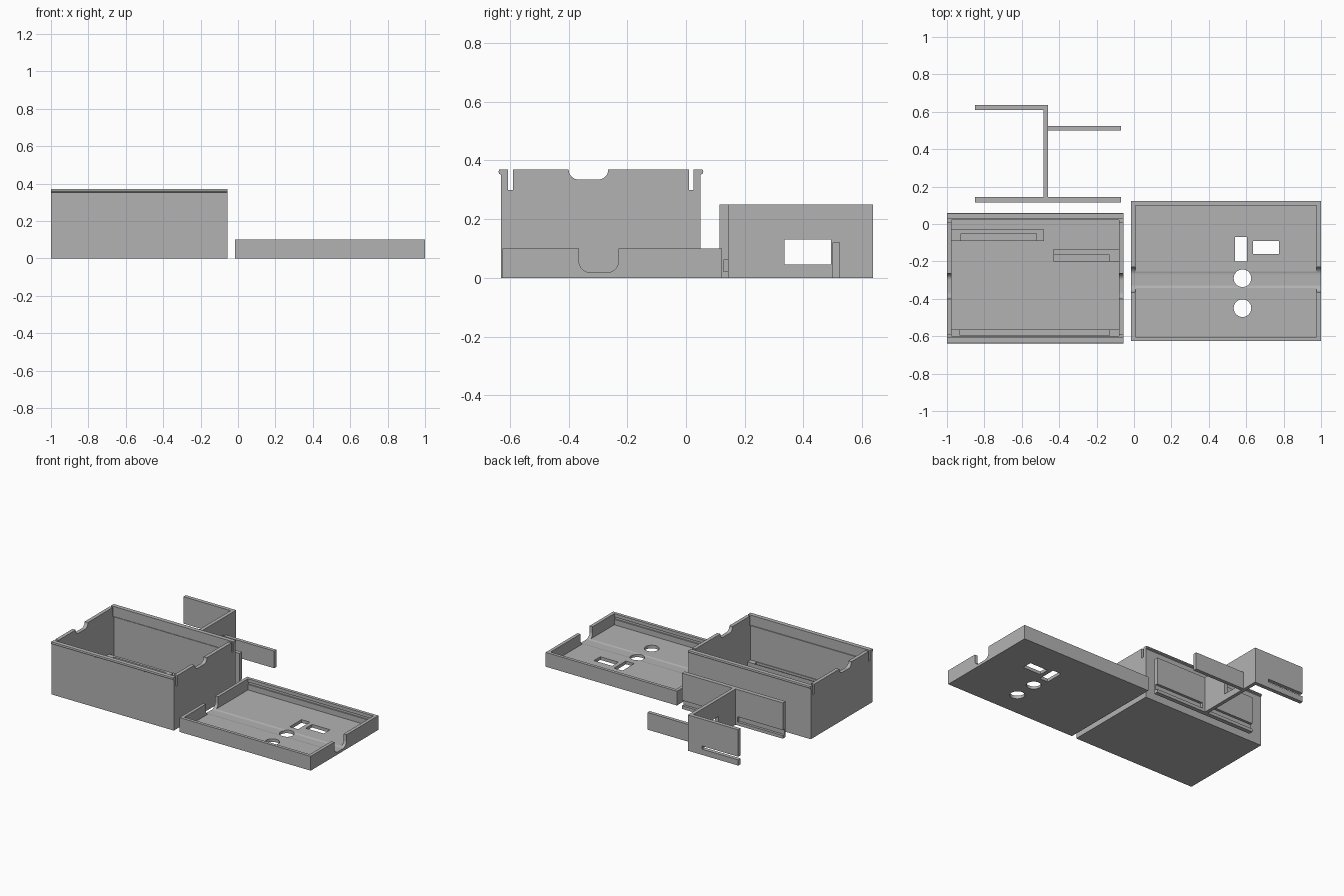
import bpy, bmesh, math

cube = bpy.data.objects.get("Cube")
if cube:
    bpy.data.objects.remove(cube, do_unlink=True)

grey = bpy.data.materials.new("light_grey")
grey.use_nodes = True
GREY = (0.45, 0.45, 0.45, 1)
grey.diffuse_color = GREY
grey.node_tree.nodes["Principled BSDF"].inputs["Base Color"].default_value = GREY


def finish(name, bm):
    bmesh.ops.recalc_face_normals(bm, faces=bm.faces)
    mesh = bpy.data.meshes.new(name)
    bm.to_mesh(mesh)
    bm.free()
    mesh.materials.append(grey)
    obj = bpy.data.objects.new(name, mesh)
    bpy.context.collection.objects.link(obj)
    return obj


def block(name, x, y, z):
    """Box from three (low, high) ranges."""
    bm = bmesh.new()
    bmesh.ops.create_cube(bm, size=1)
    for v in bm.verts:
        v.co = [r[0] if c < 0 else r[1] for c, r in zip(v.co, (x, y, z))]
    return finish(name, bm)


def prism(name, x, outline):
    """Extrude a (y, z) outline along x."""
    bm = bmesh.new()
    face = bm.faces.new([bm.verts.new((x[0], y, z)) for y, z in outline])
    ext = bmesh.ops.extrude_face_region(bm, geom=[face])
    for v in ext["geom"]:
        if isinstance(v, bmesh.types.BMVert):
            v.co.x = x[1]
    return finish(name, bm)


def u_notch(x, y, bottom, top, r):
    """Notch cutter with two rounded lower corners."""
    pts = [(y[0], top)]
    for cy, start in ((y[0] + r, math.pi), (y[1] - r, 1.5 * math.pi)):
        for i in range(9):
            a = start + i * math.pi / 16
            pts.append((cy + r * math.cos(a), bottom + r + r * math.sin(a)))
    return prism("cutter", x, pts + [(y[1], top)])


def disc(x, y, r):
    bm = bmesh.new()
    bmesh.ops.create_cone(bm, cap_ends=True, segments=40, radius1=r, radius2=r, depth=0.3)
    bmesh.ops.translate(bm, verts=bm.verts, vec=(x, y, 0))
    return finish("cutter", bm)


def combine(obj, others, mode="DIFFERENCE"):
    for other in others:
        mod = obj.modifiers.new("cut", "BOOLEAN")
        mod.operation, mod.solver, mod.object = mode, "EXACT", other
        bpy.context.view_layer.objects.active = obj
        bpy.ops.object.modifier_apply(modifier=mod.name)
        bpy.data.objects.remove(other, do_unlink=True)


# Deep open box
BX, BY, TOP = (-1, -0.055), (-0.63, 0.05), 0.37
box = block("box", BX, BY, (0, TOP))
combine(box, [block("cutter", (-0.975, -0.08), (-0.6, 0.022), (0.03, 0.5))])

# Snap lips along the front and back rims
for y, s in ((BY[0], -1), (BY[1], 1)):
    lip = [(y - s * 0.01, 0.349), (y, 0.351), (y + s * 0.007, 0.355),
           (y + s * 0.009, 0.361), (y + s * 0.006, TOP), (y - s * 0.01, TOP)]
    combine(box, [prism("lip", BX, lip)], "UNION")

# Flex slits and rounded finger notch through both end walls
across = (-1.1, 0)
combine(box, [block("cutter", across, (-0.606, -0.59), (0.3, 0.5)),
              block("cutter", across, (0.01, 0.026), (0.3, 0.5)),
              u_notch(across, (-0.4, -0.265), 0.335, 0.5, 0.034)])

# Floor rails with pockets for the divider
rails = (("back", (-0.977, -0.48), (-0.09, -0.03), (-0.925, -0.52), (-0.1, -0.05)),
         ("middle", (-0.43, -0.078), (-0.2, -0.135), (-0.44, -0.13), (-0.21, -0.165)),
         ("front", (-0.977, -0.078), (-0.602, -0.565), (-0.93, -0.13), (-0.595, -0.568)))
for label, x, y, px, py in rails:
    rail = block(label + "_rail", x, y, (0.028, 0.06))
    combine(rail, [block("cutter", px, py, (0.04, 0.2))])

# Shallow lid
LX, LY = (-0.015, 1), (-0.625, 0.122)
lid = block("lid", LX, LY, (0, 0.1))
combine(lid, [block("cutter", (0.007, 0.977), (-0.603, 0.1), (0.022, 0.2)),
              u_notch((-0.1, 1.1), (-0.365, -0.23), 0.018, 0.2, 0.04)])

# Snap grooves inside the lid's long walls
combine(lid, [block("cutter", (0.007, 0.977), y, (0.06, 0.077))
              for y in ((-0.611, -0.59), (0.09, 0.108))])

# Openings in the lid
combine(lid, [block("cutter", (0.54, 0.605), (-0.2, -0.07), (-0.1, 0.2)),
              block("cutter", (0.635, 0.775), (-0.16, -0.09), (-0.1, 0.2)),
              disc(0.58, -0.29, 0.047), disc(0.58, -0.45, 0.047)])

# Divider: long front plate, cross wall, back plate and short side plate
H = (0, 0.25)
divider = block("divider", (-0.85, -0.07), (0.115, 0.145), H)
combine(divider, [block("p", (-0.485, -0.46), (0.13, 0.636), H),
                  block("p", (-0.85, -0.461), (0.61, 0.637), H),
                  block("p", (-0.47, -0.07), (0.5, 0.525), (0, 0.12))], "UNION")

# Window in the cross wall, clip grooves and slits near the feet
combine(divider, [block("cutter", (-0.6, -0.4), (0.335, 0.495), (0.045, 0.13)),
                  block("cutter", (-0.9, -0.75), (0.127, 0.2), (0.022, 0.06)),
                  block("cutter", (-0.76, -0.5), (0.127, 0.2), (0.022, 0.06)),
                  block("cutter", (-0.44, 0), (0.127, 0.2), (0.022, 0.06)),
                  block("cutter", (-0.9, -0.57), (0.6, 0.7), (0.04, 0.062))])
